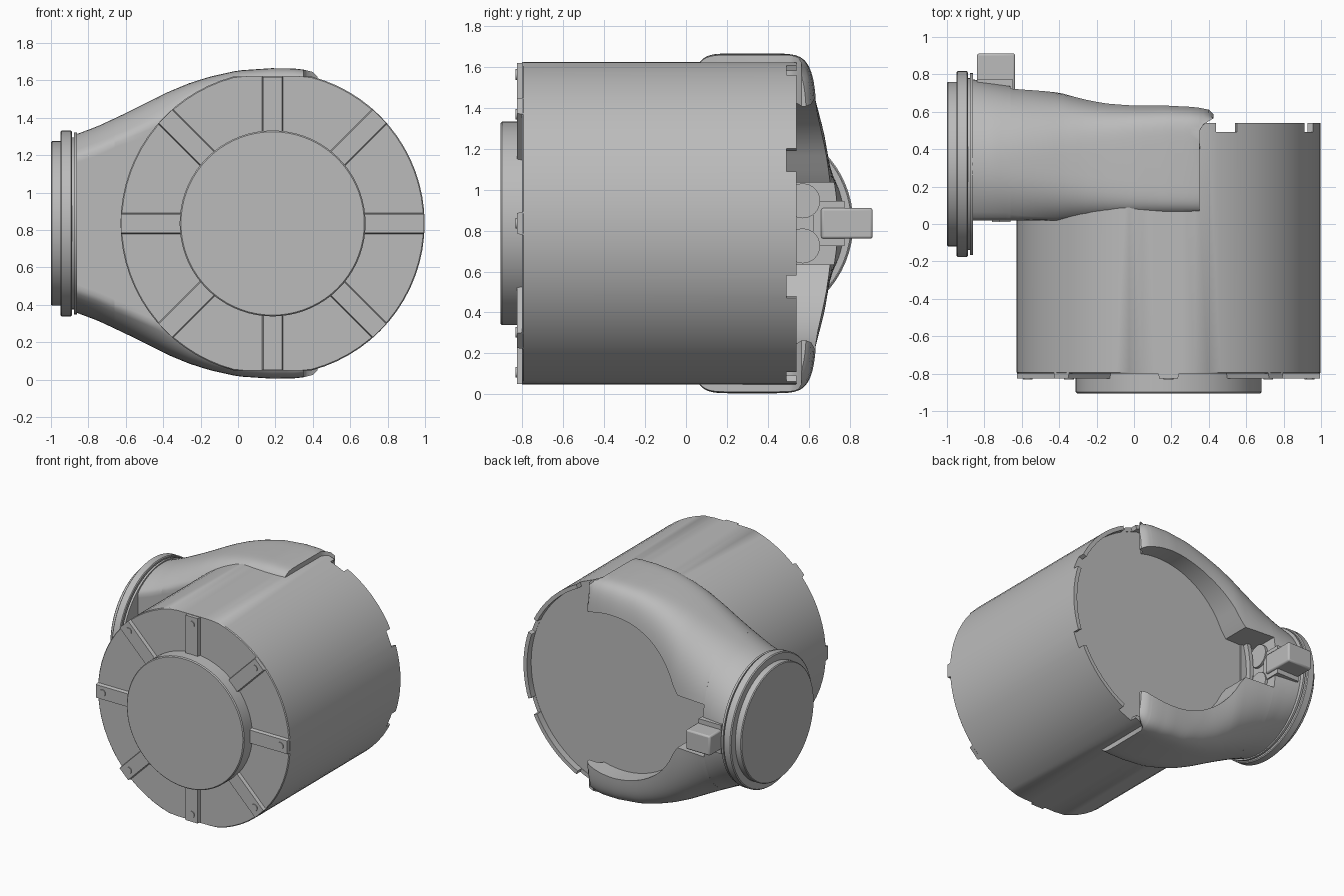
import bpy, bmesh
from math import sin, cos, asin, sqrt, pi, radians, copysign
from mathutils import Matrix, Vector

if "Cube" in bpy.data.objects:
    bpy.data.objects.remove(bpy.data.objects["Cube"])

CX, CZ, R, FLAT = 0.185, 0.835, 0.813, 0.787   # drum centre, radius, half height of flats
DUCT_Y = 0.32
OPENING, THROAT, THROAT_X = 0.62, 0.2, -0.66   # rear gap in the yoke

grey = bpy.data.materials.new("plain grey")
grey.use_nodes = True
grey.diffuse_color = (0.5, 0.5, 0.5, 1)
grey.node_tree.nodes["Principled BSDF"].inputs["Base Color"].default_value = (0.5, 0.5, 0.5, 1)


def loft(name, rings):
    """Skin a list of closed rings and cap both ends."""
    bm = bmesh.new()
    loops = [[bm.verts.new(p) for p in ring] for ring in rings]
    n = len(loops[0])
    for a, b in zip(loops, loops[1:]):
        for i in range(n):
            j = (i + 1) % n
            bm.faces.new((a[i], a[j], b[j], b[i]))
    bm.faces.new(loops[0])
    bm.faces.new(loops[-1])
    bmesh.ops.recalc_face_normals(bm, faces=bm.faces)
    mesh = bpy.data.meshes.new(name)
    bm.to_mesh(mesh)
    bm.free()
    ob = bpy.data.objects.new(name, mesh)
    bpy.context.collection.objects.link(ob)
    mesh.materials.append(grey)
    return ob


def box(name, lo, hi, taper=0.0):
    """Box between two corners; taper narrows the -y side in z."""
    def ring(y, t):
        return [(lo[0], y, lo[2] + t), (hi[0], y, lo[2] + t),
                (hi[0], y, hi[2] - t), (lo[0], y, hi[2] - t)]
    return loft(name, [ring(lo[1], taper), ring(hi[1], 0)])


def disc_y(name, x, z, profile, flat=9, n=72):
    """Round part along y from (radius, y) pairs, optionally flattened top and bottom."""
    return loft(name, [[(x + r * cos(2 * pi * i / n), y,
                         z + max(-flat, min(flat, r * sin(2 * pi * i / n))))
                        for i in range(n)] for r, y in profile])


def disc_x(name, y, z, profile, n=64):
    """Round part along x from (radius, x) pairs."""
    return loft(name, [[(x, y + r * cos(2 * pi * i / n), z + r * sin(2 * pi * i / n))
                        for i in range(n)] for r, x in profile])


def spin(ob, angle):
    """Turn a part around the drum axis."""
    pivot = Matrix.Translation(Vector((CX, 0, CZ)))
    ob.data.transform(pivot @ Matrix.Rotation(-angle, 4, 'Y') @ pivot.inverted())
    return ob


def cut(ob, cutter):
    cutter.hide_render = True
    mod = ob.modifiers.new("cut", 'BOOLEAN')
    mod.operation, mod.solver, mod.object = 'DIFFERENCE', 'EXACT', cutter
    bpy.context.view_layer.objects.active = ob
    bpy.ops.object.modifier_apply(modifier=mod.name)
    bpy.data.objects.remove(cutter)


def smooth(ob, angle=32):
    bpy.ops.object.select_all(action='DESELECT')
    ob.select_set(True)
    bpy.context.view_layer.objects.active = ob
    bpy.ops.object.shade_smooth_by_angle(angle=radians(angle))


# Drum with a recessed back and a notched rear rim
drum = disc_y("drum", CX, CZ, [(R - 0.006, -0.8), (R, -0.794), (R, 0.54)], FLAT)
cut(drum, disc_y("recess", CX, CZ, [(R - 0.03, 0.49), (R - 0.03, 0.7)], FLAT - 0.03))
for k in range(8):
    notch = box("notch", (CX + 0.7, 0.492, CZ - 0.06), (CX + 1, 0.7, CZ + 0.06))
    cut(drum, spin(notch, radians(22.5 + 45 * k)))
smooth(drum)

# Front hub
smooth(disc_y("front_hub", CX, CZ, [(0.49, -0.905), (0.497, -0.898), (0.497, -0.79)]))

# Raised ribs with a screw on each
for k in range(8):
    reach = FLAT if k in (2, 6) else R
    rib = box("front_rib", (CX + 0.48, -0.826, CZ - 0.058), (CX + reach - 0.003, -0.79, CZ + 0.058), 0.008)
    spin(rib, k * pi / 4)
    screw = disc_y("rib_screw", CX + reach - 0.06, CZ, [(0.026, -0.832), (0.026, -0.82)], n=20)
    smooth(spin(screw, k * pi / 4))

# Yoke outline: x, half height, back y, squareness (1 is round)
STATIONS = [(-0.87, 0.475, 0.775, 1.0), (-0.75, 0.52, 0.755, 0.92), (-0.6, 0.59, 0.73, 0.8),
            (-0.48, 0.65, 0.715, 0.7), (-0.37, 0.705, 0.7, 0.6), (-0.26, 0.75, 0.675, 0.5),
            (-0.15, 0.785, 0.655, 0.42), (0, 0.818, 0.642, 0.34), (0.18, 0.83, 0.64, 0.3),
            (0.33, 0.828, 0.63, 0.28), (0.4, 0.81, 0.615, 0.28), (0.425, 0.785, 0.59, 0.28)]


def section(x, gap=0.0, side=1, y_min=0.02, n=40):
    """Cross-section of the yoke; with a gap, only the part further than that from mid height."""
    for a, b in zip(STATIONS, STATIONS[1:]):
        if x <= b[0]:
            break
    f = (x - a[0]) / (b[0] - a[0])
    h, back, e = (p + f * (q - p) for p, q in zip(a[1:], b[1:]))
    front = 0.30 + 0.16 * max(0, e - 0.28) / 0.72
    start = asin((gap / h) ** (1 / e)) if gap else 0
    pts = []
    for i in range(n):
        t = start + (pi - 2 * start) * i / (n - 1) if gap else 2 * pi * (i + 0.5) / n
        c = copysign(abs(cos(t)) ** e, cos(t))
        s = copysign(abs(sin(t)) ** e, sin(t))
        y = DUCT_Y + c * (back - DUCT_Y if c > 0 else front)
        pts.append((x, max(y_min, y), CZ + side * h * s))
    return pts


def gap_at(x):
    return max(THROAT, sqrt(max(0, OPENING ** 2 - (x - CX) ** 2)))


# Neck of the yoke, then two arms wrapping the drum, each ending in a stepped lip
STEPS = 8
smooth(loft("yoke_neck", [section(-0.87 + (THROAT_X + 0.87) * i / STEPS, n=80)
                          for i in range(STEPS + 1)]), 38)
ARM_XS = [THROAT_X + 0.04 * i for i in range(25)]
LIP = [(0.35, 0.07), (0.352, 0.5), (0.37, 0.53), (0.4, 0.55), (0.425, 0.565)]
for side, name in ((1, "yoke_upper_arm"), (-1, "yoke_lower_arm")):
    rings = [section(x, gap_at(x), side) for x in ARM_XS]
    rings += [section(x, gap_at(x), side, y_min) for x, y_min in LIP]
    smooth(loft(name, rings), 38)
box("throat_floor", (-0.7, 0.02, CZ - 0.21), (-0.55, 0.5, CZ + 0.21))

# Latch plates on the front of the neck
box("latch_plate", (-0.72, 0.012, CZ - 0.1), (-0.66, 0.021, CZ + 0.1))
box("latch_foot", (-0.76, 0.012, CZ - 0.1), (-0.72, 0.021, CZ + 0.04))

# Rear tab bridging the throat, and the posts below it
tab = box("rear_tab", (-0.84, 0.66, CZ - 0.075), (-0.635, 0.912, CZ + 0.075))
bevel = tab.modifiers.new("round", 'BEVEL')
bevel.width, bevel.segments = 0.012, 2
smooth(tab)
box("tab_root", (-0.84, 0.62, CZ - 0.11), (-0.65, 0.775, CZ + 0.11))
for side in (-1, 1):
    smooth(disc_x("throat_post", 0.57, CZ + side * 0.11, [(0.085, -0.7), (0.085, -0.64)], 32))

# Duct collar, flange and end cap
smooth(disc_x("duct_collar", DUCT_Y, CZ, [(0.487, -0.862), (0.487, -0.878)]))
smooth(disc_x("duct_neck", DUCT_Y, CZ, [(0.46, -0.87), (0.46, -0.9)]))
smooth(disc_x("duct_flange", DUCT_Y, CZ,
              [(0.49, -0.888), (0.497, -0.893), (0.497, -0.943), (0.49, -0.95)]))
smooth(disc_x("duct_end", DUCT_Y, CZ, [(0.44, -0.94), (0.44, -0.994), (0.434, -1.0)]))
